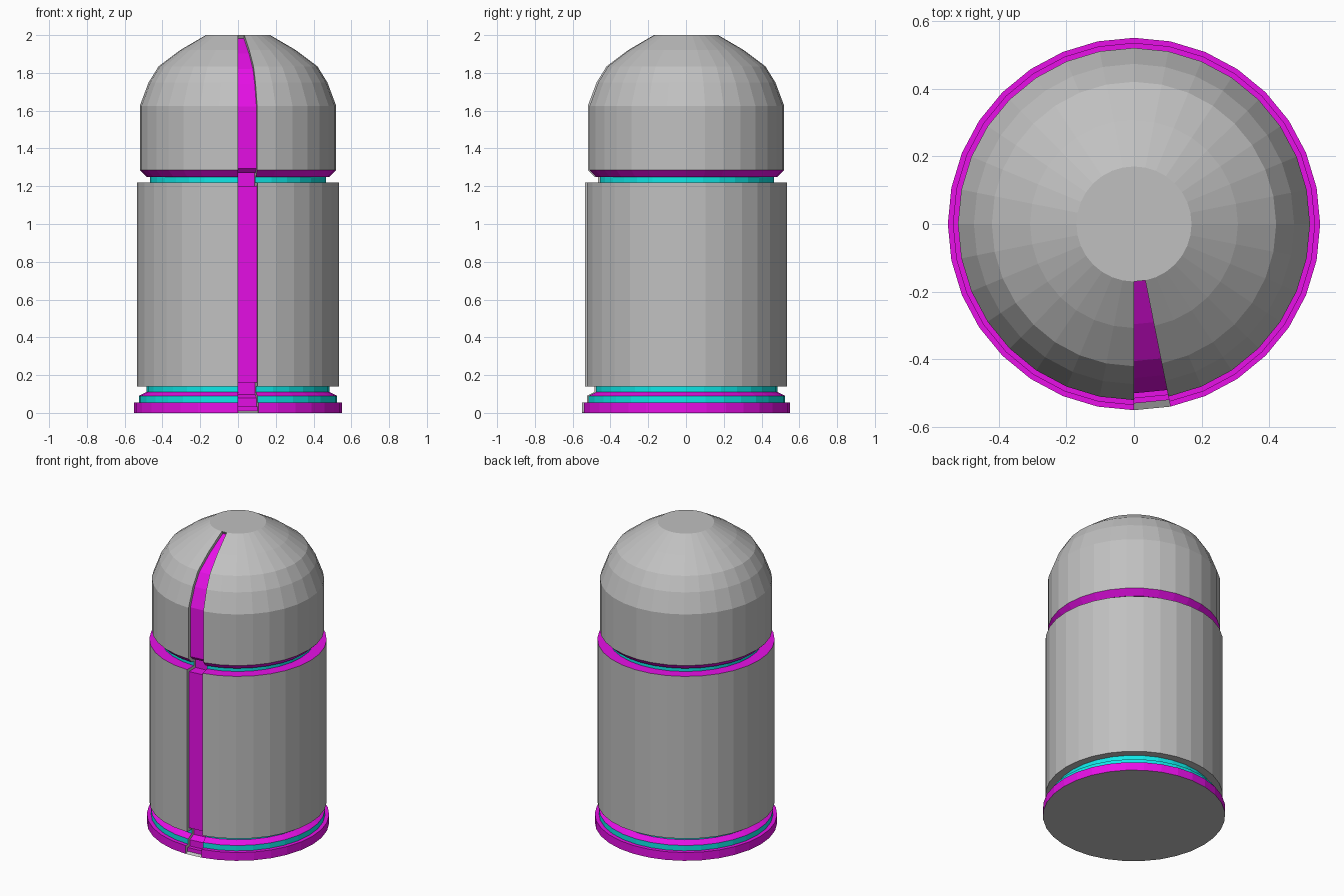
import bpy
import bmesh
from math import pi, sin, cos
from mathutils import Vector

cube = bpy.data.objects.get("Cube")
if cube:
    bpy.data.objects.remove(cube, do_unlink=True)

SIDES = 32
DEPTH = 0.02  # depth of the front stripe groove
GREY, MAGENTA, TEAL = range(3)


def make_material(name, rgb):
    mat = bpy.data.materials.new(name)
    mat.use_nodes = True
    mat.diffuse_color = (*rgb, 1)
    mat.node_tree.nodes["Principled BSDF"].inputs["Base Color"].default_value = (*rgb, 1)
    return mat


materials = [
    make_material("steel_grey", (0.53, 0.53, 0.53)),
    make_material("magenta", (0.8, 0.005, 0.8)),
    make_material("teal", (0.005, 0.8, 0.8)),
]

# Each part: bands as (end radius, end height, colour), continuing from the last
START = (0.55, 0.0)
PARTS = {
    "base_rim": [(0.55, 0.055, MAGENTA), (0.525, 0.055, MAGENTA)],
    "base_groove": [(0.525, 0.09, TEAL), (0.485, 0.11, MAGENTA), (0.485, 0.14, TEAL)],
    "body": [(0.535, 0.14, GREY), (0.535, 1.22, GREY), (0.465, 1.22, MAGENTA)],
    "neck": [(0.465, 1.25, TEAL)],
    "domed_head": [(0.485, 1.25, MAGENTA), (0.52, 1.285, MAGENTA), (0.52, 1.625, GREY),
                   (0.473, 1.75, GREY), (0.42, 1.835, GREY), (0.307, 1.92, GREY),
                   (0.17, 2.0, GREY)],
}


def recess(points):
    """Offset the profile inwards with mitred corners."""
    normals = []
    for p, q in zip(points, points[1:]):
        d = (q - p).normalized()
        normals.append(Vector((d.y, -d.x)))
    result = []
    for i, p in enumerate(points):
        before = normals[max(i - 1, 0)]
        after = normals[min(i, len(normals) - 1)]
        result.append(p - (before + after) * DEPTH / (1 + before.dot(after)))
    result[0].y += DEPTH / 2
    return result


def build_part(name, outer, inner, colours, first, last):
    bm = bmesh.new()

    def ring(point, count):
        angles = [-pi / 2 + 2 * pi * k / SIDES for k in range(count)]
        return [bm.verts.new((point.x * cos(a), point.x * sin(a), point.y)) for a in angles]

    def face(verts, colour):
        bm.faces.new(verts).material_index = colour

    rings = [ring(p, SIDES) for p in outer]
    slot = [ring(p, 2) for p in inner]  # the first side is the sunken stripe
    for i, colour in enumerate(colours):
        low, high, slow, shigh = rings[i], rings[i + 1], slot[i], slot[i + 1]
        for k in range(1, SIDES):
            n = (k + 1) % SIDES
            face((low[k], low[n], high[n], high[k]), colour)
        face((slow[0], slow[1], shigh[1], shigh[0]), MAGENTA)
        face((slow[0], shigh[0], high[0], low[0]), GREY)
        face((low[1], high[1], shigh[1], slow[1]), GREY)
    # Close the bottom and top, and the two ends of the groove
    if first:
        face(rings[0][::-1], GREY)
        face((rings[0][0], rings[0][1], slot[0][1], slot[0][0]), GREY)
    if last:
        face(rings[-1], GREY)
        face((slot[-1][0], slot[-1][1], rings[-1][1], rings[-1][0]), GREY)

    mesh = bpy.data.meshes.new(name)
    bm.to_mesh(mesh)
    bm.free()
    for mat in materials:
        mesh.materials.append(mat)
    bpy.context.collection.objects.link(bpy.data.objects.new(name, mesh))


profile = [Vector(START)] + [Vector(b[:2]) for bands in PARTS.values() for b in bands]
sunken = recess(profile)
start = 0
for name, bands in PARTS.items():
    end = start + len(bands)
    build_part(name, profile[start:end + 1], sunken[start:end + 1],
               [b[2] for b in bands], start == 0, end == len(profile) - 1)
    start = end
